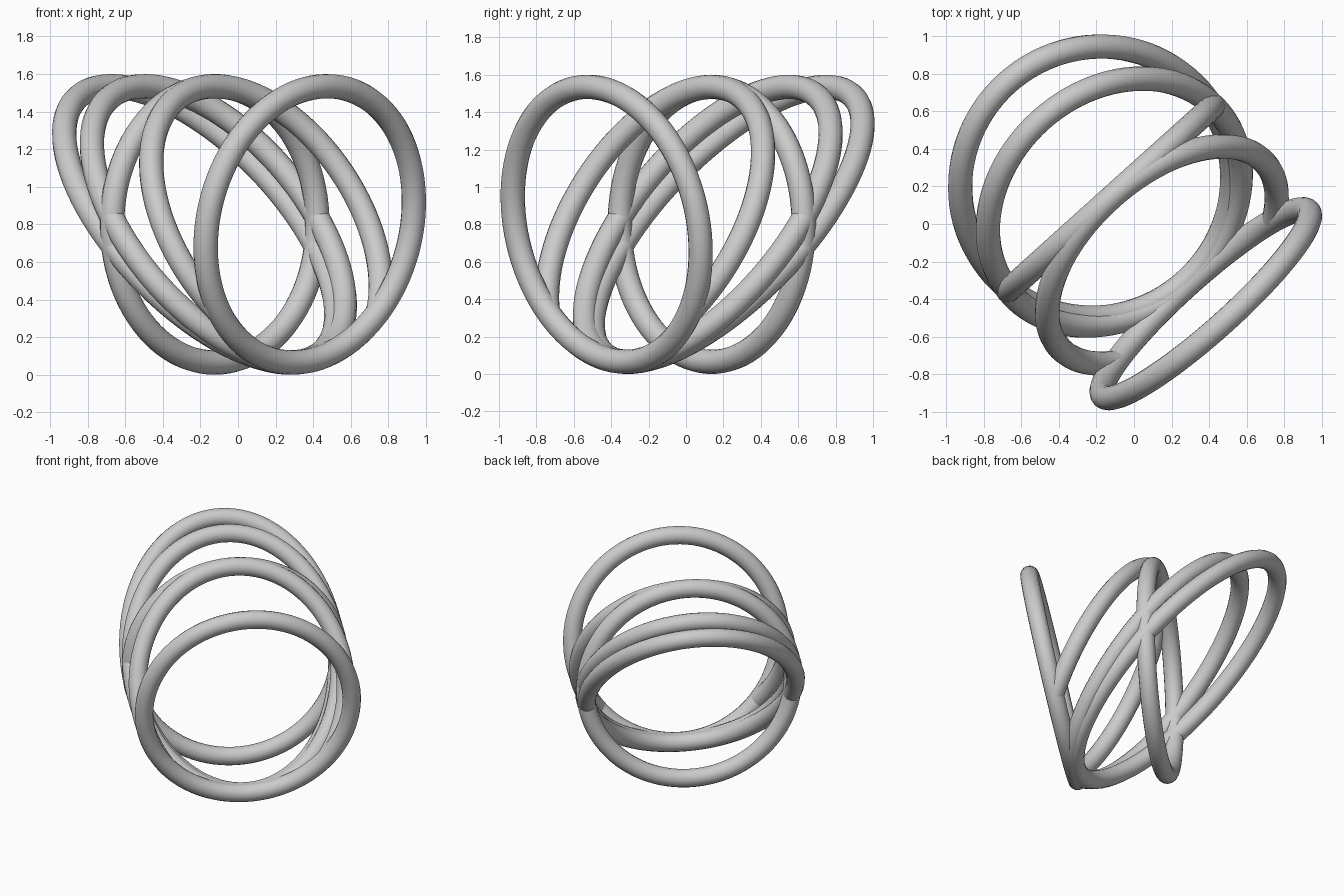
import bpy, math
from mathutils import Vector

if "Cube" in bpy.data.objects:
    bpy.data.objects.remove(bpy.data.objects["Cube"])

PHI = math.radians(42)                      # heading of the shared barrel axis
U = Vector((math.cos(PHI), math.sin(PHI), 0))
V = Vector((math.sin(PHI), -math.cos(PHI), 0))
R, TUBE, CZ = 0.735, 0.065, 0.8


def hoop(name, v_top, v_bottom, start=0.0, sweep=2 * math.pi, n=96):
    """Round tube lying on the barrel, leaning from v_bottom up to v_top."""
    closed = sweep > 6.28
    curve = bpy.data.curves.new(name, 'CURVE')
    curve.dimensions = '3D'
    curve.bevel_depth = TUBE
    curve.bevel_resolution = 6
    curve.use_fill_caps = not closed
    line = curve.splines.new('POLY')
    line.points.add(n - 1)
    for i, p in enumerate(line.points):
        a = start + sweep * i / (n if closed else n - 1)
        s = math.sin(a)
        v = (v_top + v_bottom) / 2 + s * (v_top - v_bottom) / 2
        co = U * (R * math.cos(a)) + V * v + Vector((0, 0, CZ + R * s))
        p.co = (*co, 1)
    line.use_cyclic_u = closed
    line.use_smooth = True
    bpy.context.collection.objects.link(bpy.data.objects.new(name, curve))


# full hoops
hoop("front_hoop", 0.708, 0.433)
hoop("upright_hoop", -0.185, -0.185)
hoop("leaning_hoop", -0.743, 0.43)
hoop("rear_hoop", -1.01, 0.41)

# open bow whose feet land on the front hoop
foot = math.radians(-39)
hoop("middle_bow", -0.185, 0.63, foot, math.pi - 2 * foot)
